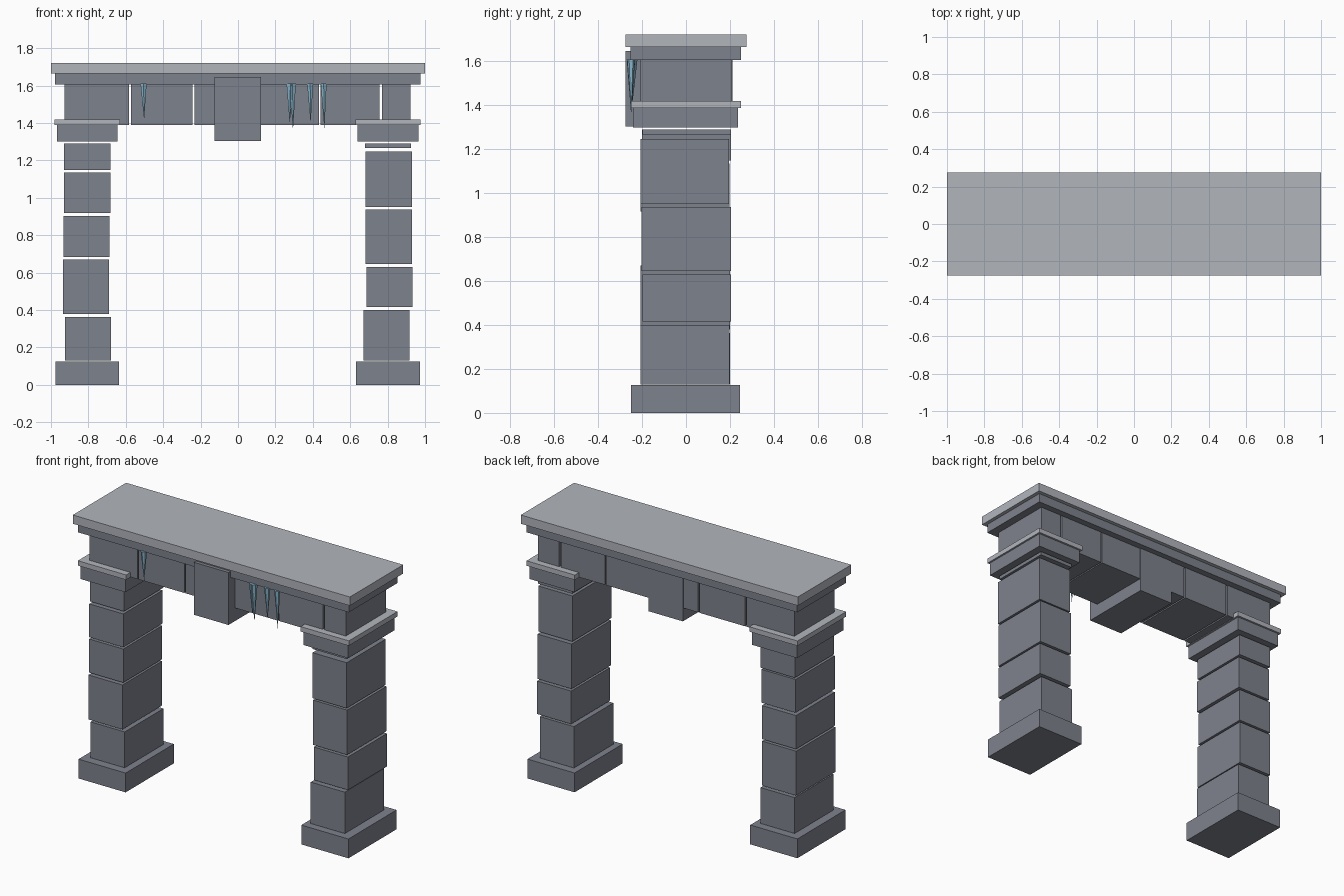
import bpy
import bmesh

cube = bpy.data.objects.get("Cube")
if cube:
    bpy.data.objects.remove(cube, do_unlink=True)


def srgb(r, g, b):
    return tuple((c / 255) ** 2.2 for c in (r, g, b)) + (1,)


def material(name, colour):
    mat = bpy.data.materials.new(name)
    mat.use_nodes = True
    mat.diffuse_color = colour
    mat.node_tree.nodes["Principled BSDF"].inputs["Base Color"].default_value = colour
    return mat


stone = material("slate stone", srgb(125, 129, 139))
trim = material("pale stone", srgb(176, 180, 187))
ice = material("ice blue", srgb(138, 182, 205))


def add_object(name, bm, mat):
    mesh = bpy.data.meshes.new(name)
    bm.to_mesh(mesh)
    bm.free()
    mesh.materials.append(mat)
    obj = bpy.data.objects.new(name, mesh)
    bpy.context.collection.objects.link(obj)
    return obj


def block(name, x, y, z, mat=stone):
    """Box from (low, high) ranges on each axis."""
    bm = bmesh.new()
    bmesh.ops.create_cube(bm, size=1)
    for v in bm.verts:
        v.co = [lo + (c + 0.5) * (hi - lo) for c, (lo, hi) in zip(v.co, (x, y, z))]
    return add_object(name, bm, mat)


def icicle(name, x, y, radius, tip, lean=0.0):
    """Hanging six-sided spike with a slight lean."""
    top = 1.61
    bm = bmesh.new()
    bmesh.ops.create_cone(bm, cap_ends=True, segments=6, radius1=0,
                          radius2=radius, depth=top - tip)
    bmesh.ops.remove_doubles(bm, verts=bm.verts, dist=0.0001)
    for v in bm.verts:
        low = v.co.z < 0
        v.co.x += x + (lean if low else 0)
        v.co.y += y
        v.co.z += (top + tip) / 2
    return add_object(name, bm, ice)


# Pillar blocks: centre x, y range, z range
pillars = {
    "right": (-0.806, [
        (-0.801, -0.20, 0.20, 0.13, 0.364),
        (-0.812, -0.207, 0.20, 0.38, 0.67),
        (-0.811, -0.20, 0.20, 0.683, 0.902),
        (-0.806, -0.207, 0.197, 0.918, 1.135),
        (-0.806, -0.20, 0.205, 1.149, 1.29)]),
    "left": (0.802, [
        (0.793, -0.207, 0.198, 0.13, 0.40),
        (0.809, -0.198, 0.204, 0.415, 0.63),
        (0.806, -0.202, 0.204, 0.645, 0.937),
        (0.806, -0.207, 0.196, 0.951, 1.248),
        (0.801, -0.198, 0.204, 1.267, 1.29)]),
}
for side, (cx, courses) in pillars.items():
    block(side + "_plinth", (cx - 0.17, cx + 0.17), (-0.25, 0.246), (0, 0.126))
    for i, (bx, y0, y1, z0, z1) in enumerate(courses):
        block(f"{side}_pillar_block_{i + 1}", (bx - 0.123, bx + 0.123), (y0, y1), (z0, z1))
    block(side + "_capital", (cx - 0.162, cx + 0.162), (-0.241, 0.237), (1.30, 1.388))
    block(side + "_capital_trim", (cx - 0.174, cx + 0.174), (-0.251, 0.25), (1.388, 1.42), trim)

# Lintel stones with open joints
joints = [(-0.927, -0.582), (-0.572, -0.243), (-0.233, 0.432), (0.441, 0.757), (0.77, 0.923)]
for i, x in enumerate(joints):
    block(f"lintel_block_{i + 1}", x, (-0.207, 0.207), (1.39, 1.606))
block("keystone", (-0.126, 0.124), (-0.275, 0.212), (1.305, 1.647))

# Cornice and capping slab
block("cornice", (-0.978, 0.976), (-0.252, 0.25), (1.606, 1.665))
block("capping_slab", (-1, 1), (-0.275, 0.275), (1.665, 1.722), trim)

# Icicles under the front of the cornice
icicle("icicle_1", -0.505, -0.25, 0.019, 1.415, 0.003)
icicle("icicle_2", 0.28, -0.245, 0.024, 1.40, -0.004)
icicle("icicle_3", 0.292, -0.25, 0.02, 1.36, 0.002)
icicle("icicle_4", 0.386, -0.25, 0.019, 1.40, 0.002)
icicle("icicle_5", 0.458, -0.25, 0.018, 1.362, 0.004)
